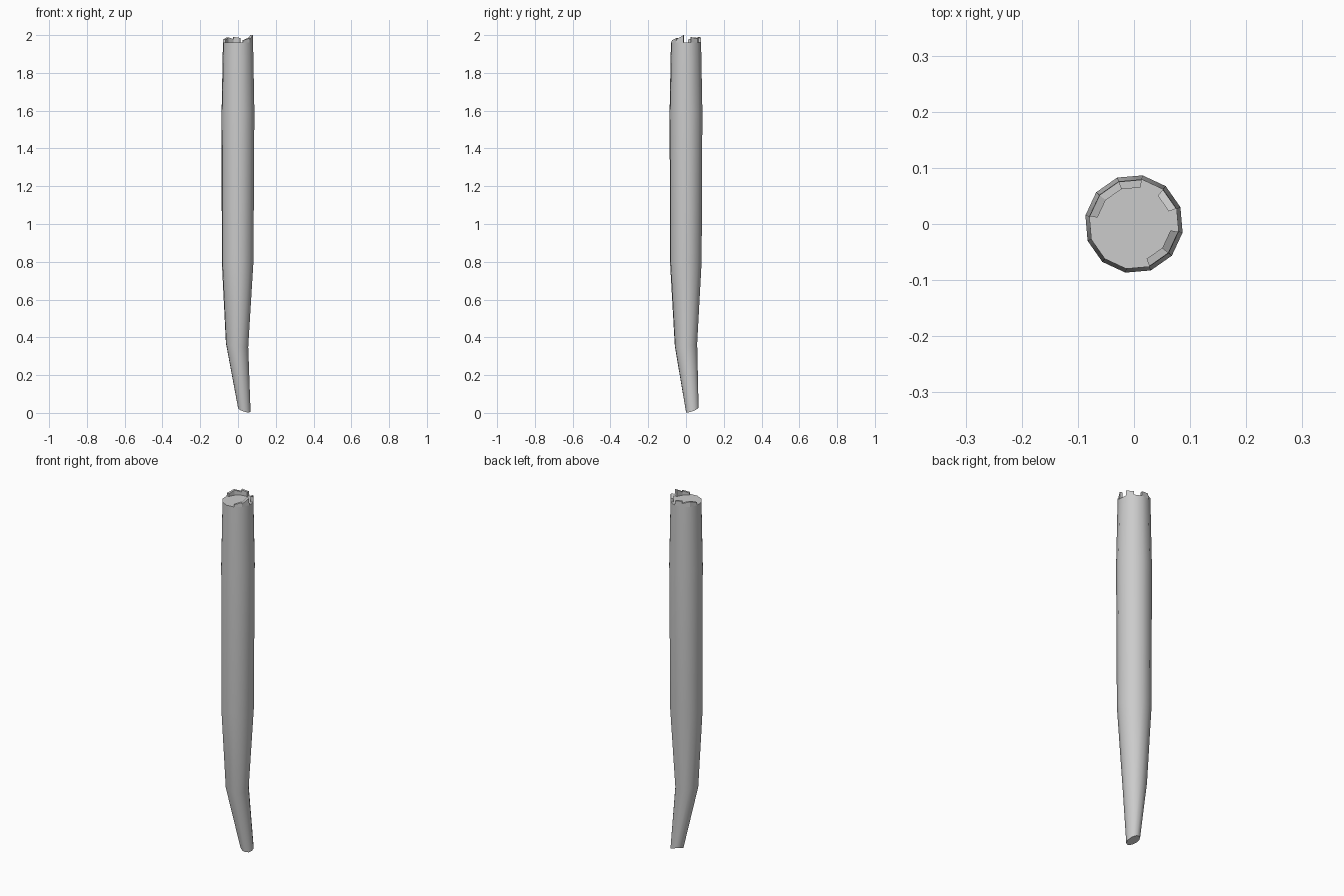
import bpy, bmesh
from math import sin, cos, radians

if "Cube" in bpy.data.objects:
    bpy.data.objects.remove(bpy.data.objects["Cube"])

SIDES, PHASE = 12, 20


def rim(deg, r, cx=0.0, cy=0.0):
    a = radians(deg)
    return cx + r * cos(a), cy + r * sin(a)


def finish(bm, name):
    bmesh.ops.recalc_face_normals(bm, faces=bm.faces)
    mesh = bpy.data.meshes.new(name)
    bm.to_mesh(mesh)
    bm.free()
    ob = bpy.data.objects.new(name, mesh)
    bpy.context.collection.objects.link(ob)
    bpy.ops.object.select_all(action='DESELECT')
    ob.select_set(True)
    bpy.context.view_layer.objects.active = ob
    bpy.ops.object.shade_smooth_by_angle(angle=radians(35))
    return ob


# Bent trunk: rings of (z, radius, centre x, centre y, slope x, slope y)
rings = [
    (0.018, 0.034, 0.033, 0.033, -0.30, 0.35),
    (0.36, 0.060, -0.005, 0.000, -0.15, 0.15),
    (0.80, 0.085, -0.002, -0.001, 0, 0),
    (1.60, 0.088, 0, 0, 0, 0),
    (1.96, 0.081, 0, 0, 0, 0),
]
bm = bmesh.new()
loops = []
for z, r, cx, cy, sx, sy in rings:
    loop = []
    for i in range(SIDES):
        x, y = rim(PHASE + 30 * i, r, cx, cy)
        loop.append(bm.verts.new((x, y, z + sx * (x - cx) + sy * (y - cy))))
    loops.append(loop)
for lo, hi in zip(loops, loops[1:]):
    for i in range(SIDES):
        j = (i + 1) % SIDES
        bm.faces.new((lo[i], lo[j], hi[j], hi[i]))
bm.faces.new(loops[0])
bm.faces.new(loops[-1])
finish(bm, "trunk")

# Splintered rim: (start angle, z at start, z at end), each 30 degrees wide
splinters = [
    (20, 1.990, 1.980),
    (80, 1.985, 1.990), (110, 1.978, 1.988), (140, 1.988, 1.976),
    (-70, 1.972, 1.984), (-40, 1.976, 2.000),
]
bm = bmesh.new()
for start, z0, z1 in splinters:
    columns = []
    for deg, top in ((start, z0), (start + 30, z1)):
        columns.append([bm.verts.new((*rim(deg, r), z)) for r, z in
                        ((0.081, 1.96), (0.080, top), (0.066, top), (0.066, 1.96))])
    a, b = columns
    for k in range(3):
        bm.faces.new((a[k], a[k + 1], b[k + 1], b[k]))
    bm.faces.new(a)
    bm.faces.new(b)
finish(bm, "broken_rim")
